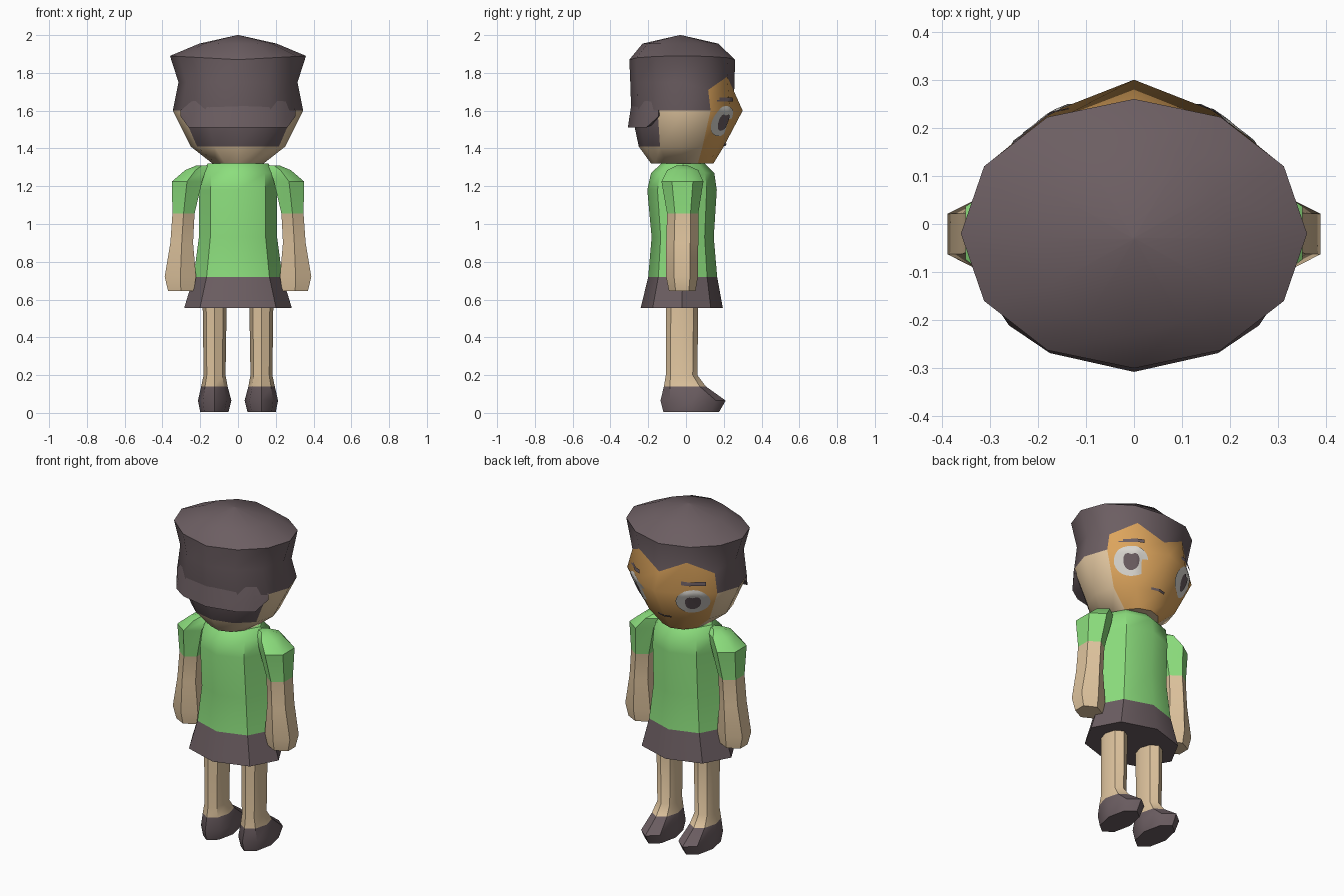
import bpy, math
from mathutils import Vector
from mathutils.bvhtree import BVHTree

if "Cube" in bpy.data.objects:
    bpy.data.objects.remove(bpy.data.objects["Cube"])


def material(name, r, g, b):
    m = bpy.data.materials.new(name)
    lin = [((c / 255 + 0.055) / 1.055) ** 2.4 for c in (r, g, b)]
    m.diffuse_color = (*lin, 1)
    m.use_nodes = True
    m.node_tree.nodes["Principled BSDF"].inputs["Base Color"].default_value = m.diffuse_color
    return m


SKIN = material("tan skin", 223, 196, 158)
FACE = material("orange face", 220, 164, 92)
DARK = material("dark brown", 108, 94, 98)
GREEN = material("shirt green", 140, 222, 125)
WHITE = material("eye white", 218, 215, 208)


def make(name, verts, faces, mats, rule=None, angle=40):
    """Mesh object; rule(face centre) picks the material slot."""
    me = bpy.data.meshes.new(name)
    me.from_pydata(verts, [], faces)
    for m in mats:
        me.materials.append(m)
    if rule:
        for p in me.polygons:
            p.material_index = rule(p.center)
    ob = bpy.data.objects.new(name, me)
    bpy.context.collection.objects.link(ob)
    bpy.ops.object.select_all(action='DESELECT')
    ob.select_set(True)
    bpy.context.view_layer.objects.active = ob
    bpy.ops.object.shade_smooth_by_angle(angle=math.radians(angle))
    return ob


def skin_rings(rings):
    """Quads between equal closed rings, with both ends capped."""
    n = len(rings[0])
    verts = [v for r in rings for v in r]
    faces = [(k * n + i, k * n + (i + 1) % n, (k + 1) * n + (i + 1) % n, (k + 1) * n + i)
             for k in range(len(rings) - 1) for i in range(n)]
    last = (len(rings) - 1) * n
    faces += [tuple(reversed(range(n))), tuple(range(last, last + n))]
    return verts, faces


def loft(name, sections, n, phase, mats, rule=None):
    """Sections are (z, x min, x max, y min, y max) of an n-sided oval."""
    angs = [phase + 2 * math.pi * i / n for i in range(n)]
    kx = max(abs(math.cos(a)) for a in angs)
    ky = max(abs(math.sin(a)) for a in angs)
    rings = [[((x0 + x1) / 2 + (x1 - x0) / 2 * math.cos(a) / kx,
               (y0 + y1) / 2 + (y1 - y0) / 2 * math.sin(a) / ky, z) for a in angs]
             for z, x0, x1, y0, y1 in sections]
    return make(name, *skin_rings(rings), mats, rule)


# Torso and flared skirt
loft("shirt", [(0.72, -.235, .235, -.20, .165), (0.93, -.207, .207, -.182, .147),
               (1.18, -.205, .205, -.205, .163), (1.27, -.20, .20, -.185, .15),
               (1.32, -.16, .16, -.13, .10)], 8, 0, [GREEN])
loft("skirt", [(0.555, -.285, .285, -.24, .195), (0.72, -.235, .235, -.20, .165)], 8, 0, [DARK])
loft("neck", [(1.28, -.11, .11, -.12, .09), (1.34, -.11, .11, -.12, .09)], 8, 0, [SKIN])

# Arms with sleeves, legs with shoes
ARM = [(0.645, .235, .37, -.09, .05), (0.72, .222, .388, -.105, .063),
       (0.90, .238, .358, -.105, .065), (1.055, .23, .347, -.10, .065),
       (1.225, .19, .35, -.13, .092), (1.285, .17, .28, -.10, .065),
       (1.31, .16, .22, -.05, .01)]
LEG = [(0.005, .05, .20, -.12, .175), (0.065, .035, .212, -.135, .21),
       (0.14, .055, .195, -.117, .105), (0.20, .066, .182, -.107, .06),
       (0.57, .06, .187, -.105, .065)]


def mirrored(sections, s):
    return [(z, min(s * a, s * b), max(s * a, s * b), c, d) for z, a, b, c, d in sections]


for side, s in (("left", -1), ("right", 1)):
    loft(side + "_arm", mirrored(ARM, s), 6, math.pi / 6, [SKIN, GREEN],
         lambda c: int(c.z > 1.055))
    loft(side + "_leg", mirrored(LEG, s), 8, 0, [SKIN, DARK], lambda c: int(c.z < 0.14))

# Head: twelve-sided rings from chin to crown
HEAD = [(1.32, .135, -.02, .165), (1.41, .25, -.025, .225), (1.60, .345, -.01, .28),
        (1.75, .315, -.02, .275), (1.87, .36, -.02, .28), (1.955, .205, -.03, .20),
        (2.0, .004, -.03, .004)]
HAIRLINE = {1: 1.71, 2: 1.78, 3: 1.70, 4: 1.78, 5: 1.71}
rings = []
for k, (z, rx, cy, ry) in enumerate(HEAD):
    ring = []
    for i in range(12):
        a = math.pi * i / 6
        x, y, zz = rx * math.cos(a), cy + ry * math.sin(a), z
        if k == 2 and i == 3:
            y = 0.30                                  # nose ridge
        if k == 3:
            zz = HAIRLINE.get(i, z)                   # zigzag fringe
        if k == 4:
            zz += 0.02 * abs(math.cos(a))
        ring.append((x, y, zz))
    rings.append(ring)


def head_color(c):
    a = math.degrees(math.atan2(c.y + 0.02, c.x))
    if 28 < a < 152 and c.z < 1.735:
        return 1
    if -150 < a < -30:
        return 2 if c.z > 1.41 else 0
    return 2 if c.z > 1.6 else 0


hv, hf = skin_rings(rings)
make("head", hv, hf, [SKIN, FACE, DARK], head_color)
tree = BVHTree.FromPolygons([Vector(v) for v in hv], hf)

# Overhanging lip of hair at the nape
strips = []
for deg in (207, 222, 240, 270, 300, 318, 333):
    a = math.radians(deg)
    end = deg in (207, 333)
    prof = [(.97, 1.64), (1.02, 1.60), (1.02, 1.57), (.90, 1.58)] if end else \
           [(.97, 1.65), (1.02, 1.56), (1.045, 1.51), (.86, 1.525)]
    strips.append([(.335 * s * math.cos(a), -.015 + .28 * s * math.sin(a), z) for s, z in prof])
v, f = skin_rings(strips)
make("nape_hair", v, [tuple(reversed(p)) for p in f], [DARK])


def plate(name, x, y, z, deg, w, h, mat, lift, shape):
    """Thin patch projected onto the head, seen along direction deg."""
    d = Vector((math.cos(math.radians(deg)), math.sin(math.radians(deg)), 0))
    t = Vector((-d.y, d.x, 0))
    n, steps = 24, 6

    def hit(u, vv):
        p = Vector((x, y, z)) + t * u + Vector((0, 0, vv))
        loc = tree.ray_cast(p + d * 0.5, -d)[0]
        return (loc or p) + d * lift
    verts = [hit(0, 0)]
    for k in range(1, steps + 1):
        for i in range(n):
            a = 2 * math.pi * i / n
            r = shape(a) * k / steps
            verts.append(hit(w * r * math.cos(a), h * r * math.sin(a)))
    faces = [(0, 1 + i, 1 + (i + 1) % n) for i in range(n)]
    for k in range(steps - 1):
        b = 1 + k * n
        faces += [(b + i, b + n + i, b + n + (i + 1) % n, b + (i + 1) % n) for i in range(n)]
    make(name, verts, faces, [mat])


def oval(a):
    return 1


def box(a):
    return 1 / max(abs(math.cos(a)), abs(math.sin(a)))


def heart(a):
    return 0.9 + 0.2 * abs(math.cos(a)) * max(0, math.sin(a)) - 0.25 * max(0, math.sin(a)) ** 6


# Face details
for side, s in (("left", -1), ("right", 1)):
    deg = 90 - 35 * s
    plate(side + "_eye", .19 * s, .205, 1.545, deg, .095, .08, WHITE, .004, oval)
    plate(side + "_pupil", .19 * s, .205, 1.54, deg, .048, .052, DARK, .008, heart)
    plate(side + "_brow", .19 * s, .205, 1.66, deg, .07, .011, DARK, .007, box)
plate("mouth", 0, .2, 1.42, 90, .045, .006, DARK, .007, box)
